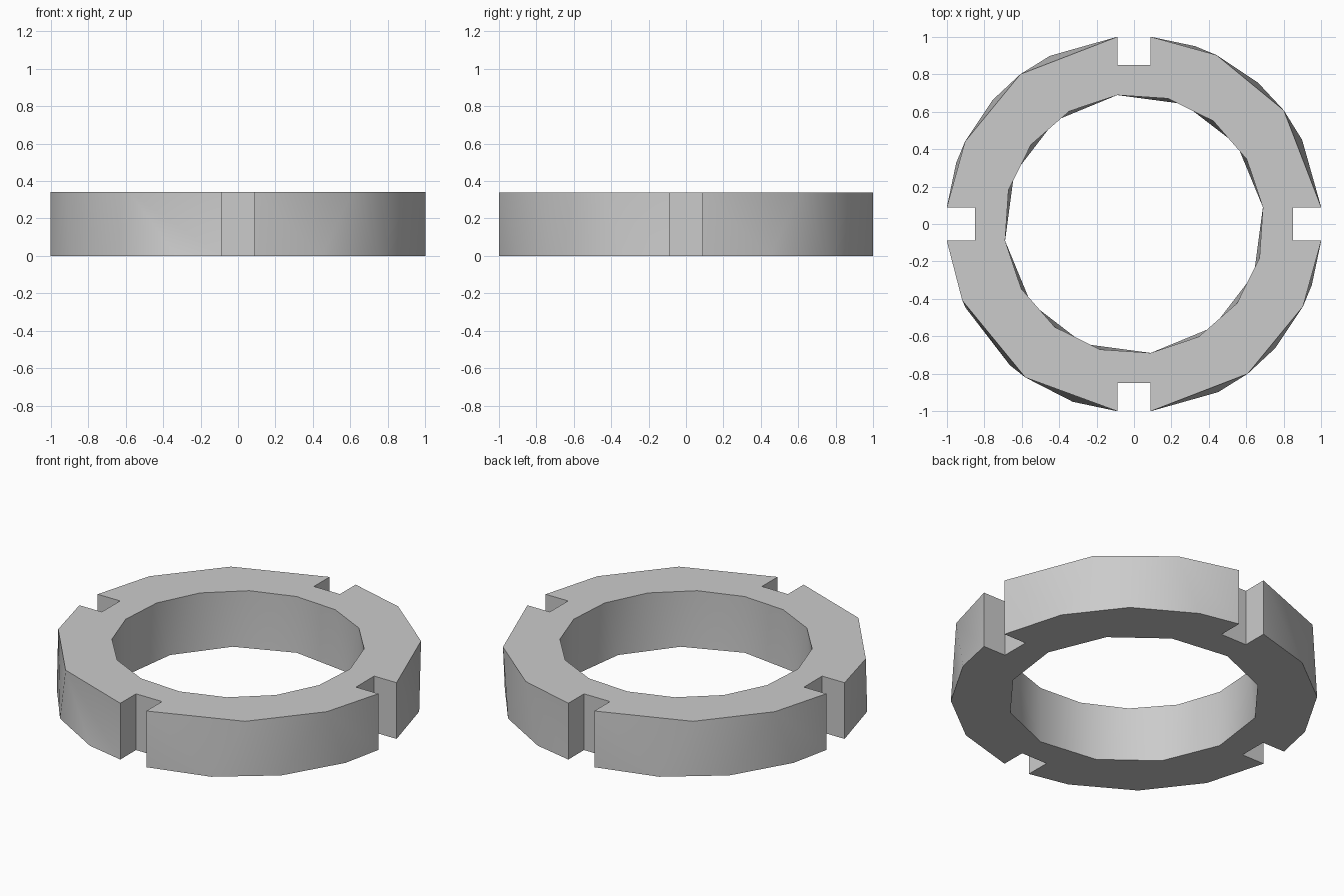
import bpy, bmesh
from math import radians, degrees, sin, cos, asin, sqrt

cube = bpy.data.objects.get("Cube")
if cube:
    bpy.data.objects.remove(cube, do_unlink=True)

HEIGHT = 0.34
HALF_SLOT = 0.087
SLOT_FLOOR = 0.85
OUTER = sqrt(1 + HALF_SLOT ** 2)
INNER = 0.694
TWIST = 7.4                               # turn of the bore facets
CORNER = degrees(asin(HALF_SLOT / OUTER))  # angle of the slot edges

steel = bpy.data.materials.new("plain grey")
steel.use_nodes = True
grey = (0.6, 0.6, 0.6, 1)
steel.diffuse_color = grey
steel.node_tree.nodes["Principled BSDF"].inputs["Base Color"].default_value = grey

bm = bmesh.new()


def arc(radius, angles, z):
    return [bm.verts.new((radius * cos(radians(a)), radius * sin(radians(a)), z))
            for a in angles]


def zip_wall(low, low_angles, high, high_angles):
    """Triangulated wall between two arcs with different facet counts."""
    i = j = 0
    while i < len(low) - 1 or j < len(high) - 1:
        step_low = j == len(high) - 1 or (
            i < len(low) - 1 and low_angles[i + 1] <= high_angles[j + 1])
        if step_low:
            bm.faces.new((low[i], low[i + 1], high[j]))
            i += 1
        else:
            bm.faces.new((low[i], high[j + 1], high[j]))
            j += 1


# outer wall: four lugs, each coarser along its top edge than its bottom edge
low_rim, high_rim = [], []
for quarter in range(4):
    start = 90 * quarter
    top_inner = (24, 54.7) if quarter == 2 else (37.2, 64)
    low_a = [start + a for a in (CORNER, 26.6, 48.7, 71, 90 - CORNER)]
    high_a = [start + a for a in (CORNER, *top_inner, 90 - CORNER)]
    low, high = arc(OUTER, low_a, 0), arc(OUTER, high_a, HEIGHT)
    zip_wall(low, low_a, high, high_a)

    # slot floor corners that follow this lug
    floor_r = sqrt(SLOT_FLOOR ** 2 + HALF_SLOT ** 2)
    d = degrees(asin(HALF_SLOT / floor_r))
    floor_a = (start + 90 - d, start + 90 + d)
    low_rim += low + arc(floor_r, floor_a, 0)
    high_rim += high + arc(floor_r, floor_a, HEIGHT)

# slot sides and floors
lows, highs = len(low_rim) // 4, len(high_rim) // 4
for quarter in range(4):
    a, b = (quarter + 1) * lows - 3, (quarter + 1) * highs - 3
    for k in range(3):
        bm.faces.new((low_rim[a + k], low_rim[(a + k + 1) % len(low_rim)],
                      high_rim[(b + k + 1) % len(high_rim)], high_rim[b + k]))

# bore: twelve facets at the bottom, sixteen at the top
low_a = [TWIST + 30 * k for k in range(13)]
high_a = [TWIST + 22.5 * k for k in range(17)]
low_bore = arc(INNER, low_a[:-1], 0)
high_bore = arc(INNER, high_a[:-1], HEIGHT)
zip_wall(low_bore + low_bore[:1], low_a, high_bore + high_bore[:1], high_a)

# flat top and bottom rings
for loops in ((low_rim, low_bore), (high_rim, high_bore)):
    edges = [bm.edges.get((loop[k - 1], loop[k]))
             for loop in loops for k in range(len(loop))]
    bmesh.ops.triangle_fill(bm, edges=edges, use_beauty=True)

bmesh.ops.recalc_face_normals(bm, faces=bm.faces[:])
mesh = bpy.data.meshes.new("slotted_ring")
bm.to_mesh(mesh)
bm.free()
mesh.materials.append(steel)
ring = bpy.data.objects.new("slotted_ring", mesh)
bpy.context.collection.objects.link(ring)

bpy.ops.object.select_all(action='DESELECT')
ring.select_set(True)
bpy.context.view_layer.objects.active = ring
bpy.ops.object.shade_smooth_by_angle(angle=radians(40))
